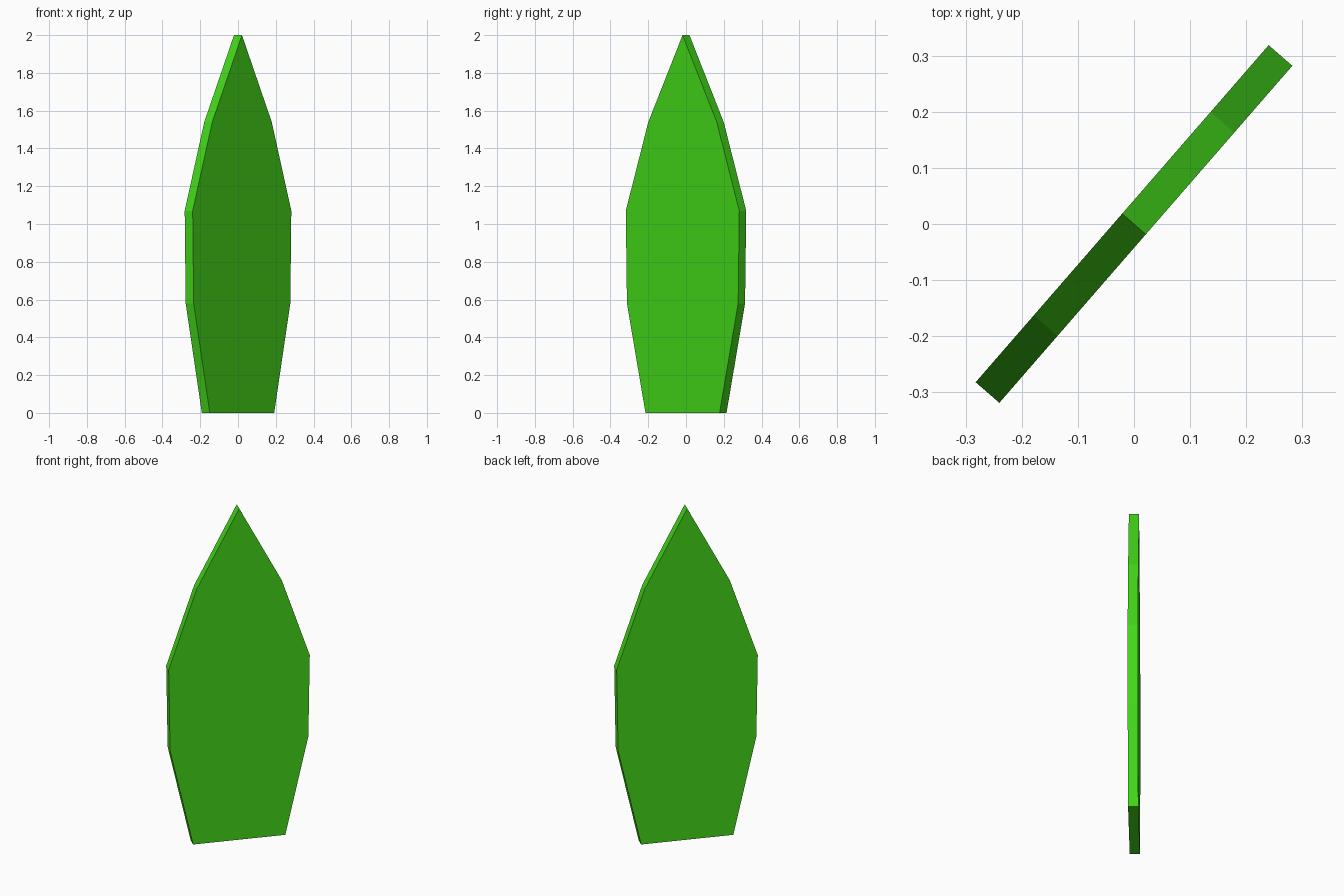
import bpy, bmesh
from math import radians
from mathutils import Matrix, Vector

if "Cube" in bpy.data.objects:
    bpy.data.objects.remove(bpy.data.objects["Cube"])

# Half profile of the blade: (half width, height), base to shoulder
HALF = [(0.26, 0.0), (0.39, 0.58), (0.398, 1.07), (0.24, 1.54)]
TIP = (0.0, 2.0)
THICKNESS = 0.056

# Mirrored outline, extruded to an even thickness
outline = HALF + [TIP] + [(-w, z) for w, z in reversed(HALF)]
bm = bmesh.new()
face = bm.faces.new([bm.verts.new((w, -THICKNESS / 2, z)) for w, z in outline])
ext = bmesh.ops.extrude_face_region(bm, geom=[face])
moved = [g for g in ext["geom"] if isinstance(g, bmesh.types.BMVert)]
bmesh.ops.translate(bm, verts=moved, vec=Vector((0, THICKNESS, 0)))

# Turn the blade about the vertical axis
bmesh.ops.transform(bm, matrix=Matrix.Rotation(radians(49), 4, "Z"), verts=bm.verts)
bmesh.ops.recalc_face_normals(bm, faces=bm.faces)

mesh = bpy.data.meshes.new("grass_blade")
bm.to_mesh(mesh)
bm.free()
blade = bpy.data.objects.new("grass_blade", mesh)
bpy.context.collection.objects.link(blade)

# Leaf green
green = bpy.data.materials.new("leaf_green")
green.diffuse_color = (0.055, 0.68, 0.01, 1)
green.use_nodes = True
green.node_tree.nodes["Principled BSDF"].inputs["Base Color"].default_value = green.diffuse_color
mesh.materials.append(green)
